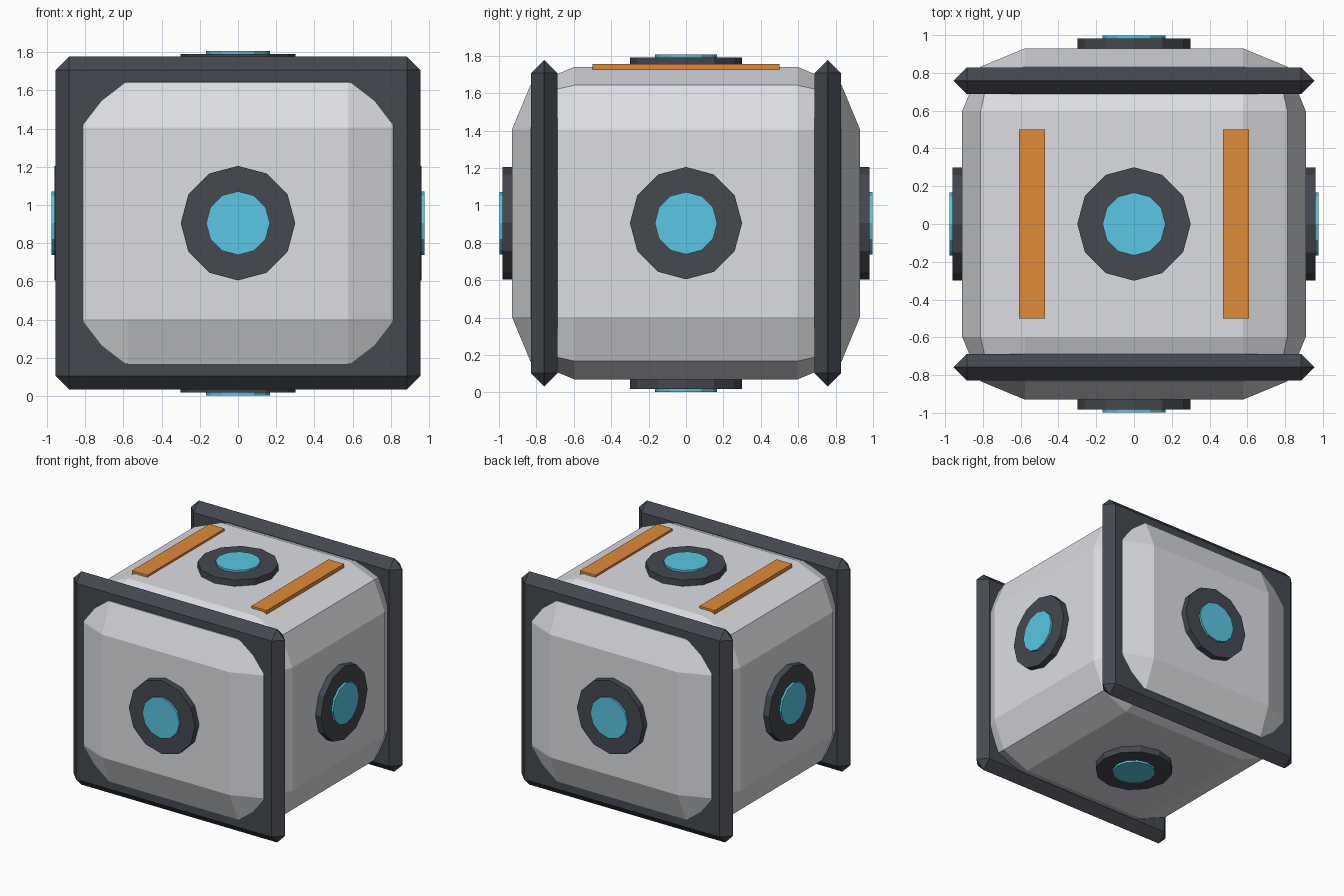
import bpy, bmesh
from mathutils import Matrix, Vector

default = bpy.data.objects.get("Cube")
if default:
    bpy.data.objects.remove(default, do_unlink=True)

CENTRE = Vector((0, 0, 0.905))
HALF = Vector((0.91, 0.93, 0.835))


def make_material(name, rgb):
    mat = bpy.data.materials.new(name)
    mat.use_nodes = True
    colour = (*rgb, 1)
    mat.diffuse_color = colour
    mat.node_tree.nodes["Principled BSDF"].inputs["Base Color"].default_value = colour
    return mat


light_grey = make_material("light_grey", (0.72, 0.73, 0.76))
dark_grey = make_material("dark_grey", (0.058, 0.065, 0.078))
cyan = make_material("cyan", (0.1, 0.57, 0.77))
orange = make_material("orange", (0.75, 0.26, 0.04))


def finish(bm, name, mat):
    mesh = bpy.data.meshes.new(name)
    bm.to_mesh(mesh)
    bm.free()
    mesh.materials.append(mat)
    obj = bpy.data.objects.new(name, mesh)
    bpy.context.collection.objects.link(obj)
    return obj


def box(name, centre, half, mat, bevel=0, segments=1):
    bm = bmesh.new()
    bmesh.ops.create_cube(bm, size=2)
    bmesh.ops.scale(bm, vec=half, verts=bm.verts)
    if bevel:
        bmesh.ops.bevel(bm, geom=bm.edges[:], offset=bevel, offset_type='OFFSET',
                        segments=segments, profile=0.5, affect='EDGES')
    bmesh.ops.translate(bm, vec=centre, verts=bm.verts)
    return finish(bm, name, mat)


def disc(name, direction, start, end, radius, mat):
    # Twelve-sided disc along one axis, measured from the body centre
    bm = bmesh.new()
    turn = direction.to_track_quat('Z', 'Y').to_matrix().to_4x4()
    place = Matrix.Translation(CENTRE + direction * (start + end) / 2)
    bmesh.ops.create_cone(bm, cap_ends=True, segments=12, radius1=radius,
                          radius2=radius, depth=end - start, matrix=place @ turn)
    return finish(bm, name, mat)


# Crate body with two-step rounded edges
box("body", CENTRE, HALF, light_grey, bevel=0.333, segments=2)

# Chamfered end frames
for side, y in (("front", -0.758), ("back", 0.758)):
    box(side + "_frame", Vector((0, y, CENTRE.z)), Vector((0.955, 0.071, 0.872)),
        dark_grey, bevel=0.0705)

# Round port with a glowing lens on every face
for axis, sides in enumerate((("right", "left"), ("front", "back"), ("bottom", "top"))):
    for side, sign in zip(sides, (-1, 1)):
        direction = Vector((0, 0, 0))
        direction[axis] = sign
        face = HALF[axis]
        disc(side + "_port", direction, face - 0.05, face + 0.052, 0.3, dark_grey)
        disc(side + "_lens", direction, face, face + 0.068, 0.167, cyan)

# Marking strips on the top
for side, x in (("right", -0.54), ("left", 0.54)):
    box(side + "_strip", Vector((x, 0, 1.741)), Vector((0.07, 0.5, 0.016)), orange)
